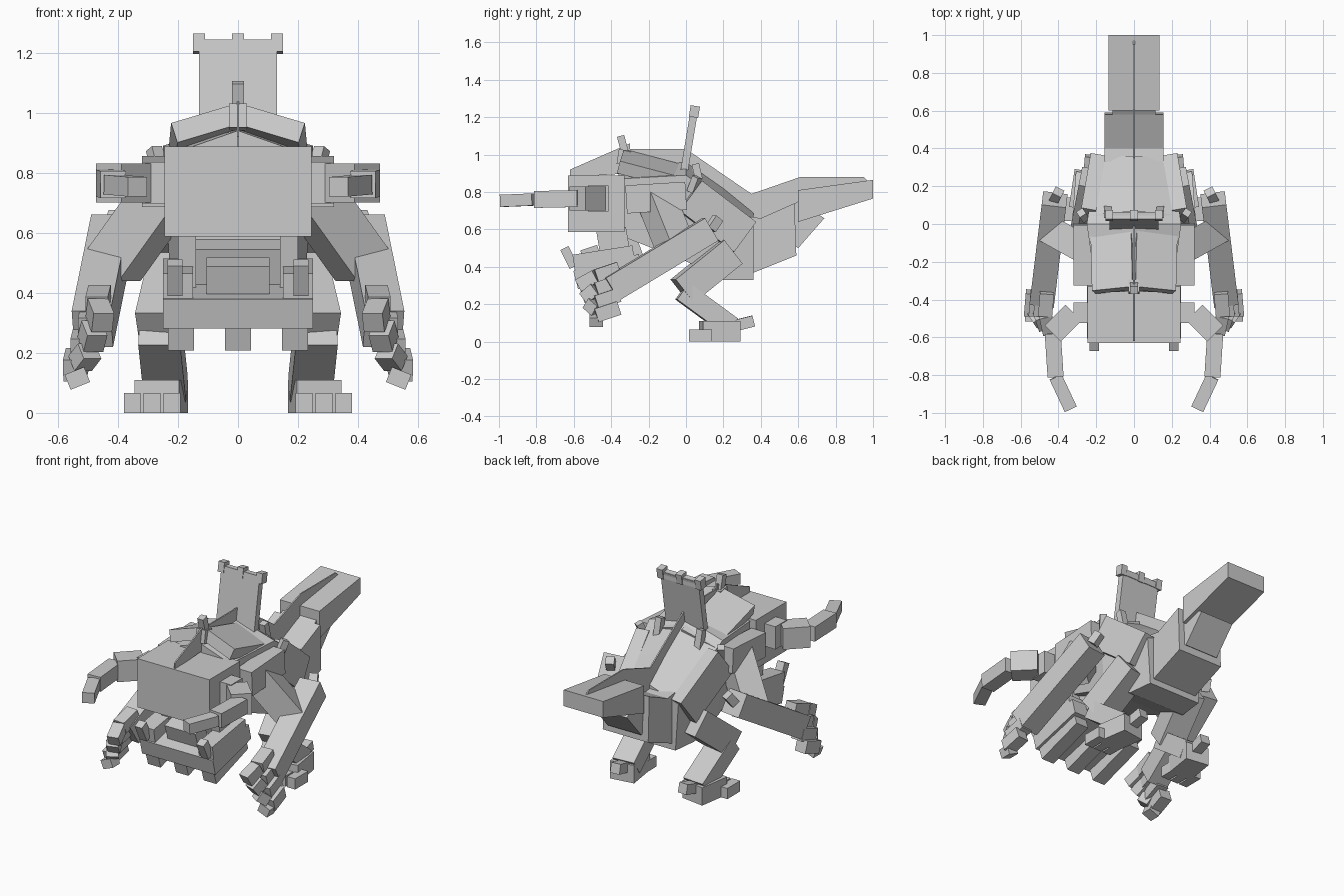
import bpy
from mathutils import Vector, Matrix

if "Cube" in bpy.data.objects:
    bpy.data.objects.remove(bpy.data.objects["Cube"], do_unlink=True)

grey = bpy.data.materials.new("stone_grey")
grey.use_nodes = True
grey.diffuse_color = (.6, .6, .6, 1)
grey.node_tree.nodes["Principled BSDF"].inputs["Base Color"].default_value = grey.diffuse_color


def loft(name, rings):
    """Skin equal rings of points and cap both ends."""
    count = len(rings[0])
    verts = [point for ring in rings for point in ring]
    faces = [tuple(range(count)), tuple(reversed(range(len(verts) - count, len(verts))))]
    for start in range(0, len(verts) - count, count):
        for i in range(count):
            here, following = start + i, start + (i + 1) % count
            faces.append((following, here, here + count, following + count))
    mesh = bpy.data.meshes.new(name)
    mesh.from_pydata(verts, [], faces)
    mesh.materials.append(grey)
    bpy.context.collection.objects.link(bpy.data.objects.new(name, mesh))


def beam(name, start, end, width, height, roll=0):
    """Square-ended bar: width is level, height lies in the upright plane."""
    start, end = Vector(start), Vector(end)
    along = (end - start).normalized()
    across = Matrix.Rotation(roll, 3, along) @ along.cross(Vector((0, 0, 1))).normalized()
    half_width = across * width / 2
    half_height = across.cross(along) * height / 2
    loft(name, [[p - half_width - half_height, p + half_width - half_height,
                 p + half_width + half_height, p - half_width + half_height]
                for p in (start, end)])


def pair(name, start, end, width, height, roll=0):
    """A bar on the left and its mirror image on the right."""
    for label, side in (("left_", 1), ("right_", -1)):
        flip = Vector((side, 1, 1))
        beam(label + name, Vector(start) * flip, Vector(end) * flip, width, height, roll * side)


def gable(name, sections, drop):
    """Ridged body from (y, ridge, half width, base); eaves lie a drop below the ridge."""
    loft(name, [[(0, y, ridge), (half, y, ridge - drop), (half * .9, y, base),
                 (-half * .9, y, base), (-half, y, ridge - drop)]
                for y, ridge, half, base in sections])


def slab(name, outline, half):
    """Side outline of (y, z) points, given thickness across x."""
    loft(name, [[(x, y, z) for y, z in outline] for x in (half, -half)])


# Head and trunk
beam("head", (0, -.63, .737), (0, -.33, .737), width=.49, height=.3)
gable("trunk", [(-.36, .94, .2, .57), (0, .96, .25, .43), (.2, .82, .22, .33), (.36, .69, .2, .33)], drop=.07)

# Tail of three flat-topped blocks
slab("tail_base", [(.33, .67), (.4, .66), (.58, .74), (.59, .46), (.34, .36)], half=.155)
slab("tail_middle", [(.4, .62), (.6, .75), (.74, .66), (.6, .5)], half=.115)
slab("tail_blade", [(.6, .81), (1, .865), (1, .765), (.6, .64)], half=.135)

# Thin fins standing along the middle of the head, back and tail
slab("head_fin", [(-.62, .88), (-.62, .92), (-.3, 1.06), (-.3, .9)], half=.004)
slab("back_fin", [(-.3, .9), (-.3, 1.03), (0, 1.03), (.35, .79), (.35, .6), (0, .9)], half=.004)
slab("tail_fin", [(.35, .6), (.35, .79), (.61, .88), (.95, .88), (.98, .85), (.6, .7)], half=.004)

# Curved horns on the sides of the head
horn_root, horn_bend = (.32, -.47, .765), (.43, -.58, .765)
horn_knee, horn_tip = (.415, -.81, .76), (.335, -.98, .753)
pair("horn_socket", (.2, -.47, .765), horn_root, width=.11, height=.14)
pair("horn_base", horn_root, horn_bend, width=.12, height=.13)
pair("horn_middle", horn_bend, horn_knee, width=.085, height=.09)
pair("horn_point", horn_knee, horn_tip, width=.07, height=.065)

# Hinged lower jaw with cheek posts, tusks and teeth
pair("cheek_post", (.17, -.4, .6), (.17, -.37, .42), width=.06, height=.16)
beam("throat", (0, -.25, .52), (0, -.42, .46), width=.3, height=.18)
beam("jaw_slab", (0, -.24, .42), (0, -.59, .33), width=.5, height=.1)
beam("jaw_lip", (0, -.46, .47), (0, -.55, .44), width=.21, height=.1)
pair("jaw_rail", (.2, -.28, .47), (.2, -.6, .42), width=.1, height=.09)
pair("tusk", (.21, -.6, .4), (.21, -.65, .5), width=.05, height=.05)
for label, side in (("right", -1), ("middle", 0), ("left", 1)):
    x = side * .19
    beam(label + "_lower_tooth", (x, -.25, .36), (x, -.56, .26), width=.086, height=.11)

# Roof-shaped collar and brow spike
pair("collar_plate", (.105, -.35, .965), (.115, .05, .86), width=.225, height=.07, roll=.3)
beam("brow_block", (0, -.365, .99), (0, -.3, .98), width=.06, height=.08)
beam("brow_spike", (0, -.31, .95), (0, -.35, 1.1), width=.04, height=.04)

# Tall back plate with a studded crown
beam("back_plate", (0, -.02, .85), (0, .045, 1.24), width=.26, height=.04)
beam("crown_bar", (-.13, .045, 1.22), (.13, .045, 1.22), width=.035, height=.04)
for label, side in (("right", -1), ("middle", 0), ("left", 1)):
    x = side * .13
    beam(label + "_crown_stud", (x, .04, 1.2), (x, .05, 1.26), width=.04, height=.05)
pair("back_spike", (.14, .09, .78), (.14, .05, .95), width=.04, height=.04)

# Shoulders and flanks
pair("shoulder_block", (.27, -.32, .76), (.27, 0, .78), width=.1, height=.15)
pair("shoulder_spike", (.26, .03, .8), (.28, .06, .88), width=.04, height=.04)
pair("flank_plate", (.25, .02, .78), (.2, .31, .56), width=.08, height=.2)

# Arms
elbow, wrist = Vector((.42, .13, .6)), Vector((.485, -.4, .28))
pair("upper_arm", (.2, -.17, .79), (.415, -.05, .49), width=.15, height=.16)
pair("forearm", elbow, wrist, width=.13, height=.14)
pair("elbow_spike", elbow, (.4, .17, .66), width=.05, height=.05)

# Hands: four jointed fingers fanned downwards
for i, label in enumerate(("first", "second", "third", "fourth")):
    knuckle = wrist + Vector((.025, 0, -.07)) * (i - 1) + Vector((0, .04, .04))
    joint = knuckle + Vector((.01, -.12, -.04))
    fingertip = joint + Vector((-.02, .03 * i - .09, -.05))
    pair(label + "_finger", knuckle, joint, width=.075, height=.075)
    pair(label + "_fingertip", joint, fingertip, width=.07, height=.07)

# Legs
knee, ankle = (.26, -.02, .27), (.24, .24, .08)
pair("thigh", (.21, .24, .48), knee, width=.15, height=.16)
pair("shin", knee, ankle, width=.14, height=.11)

# Feet with three toes and a heel spur
pair("foot", (.24, .28, .055), (.27, .08, .055), width=.15, height=.11)
pair("heel_spur", ankle, (.23, .36, .11), width=.06, height=.06)
for i, label in enumerate(("inner", "middle", "outer")):
    x = .22 + .066 * i
    pair(label + "_toe", (x, .14, .033), (x, .015, .033), width=.056, height=.066)
